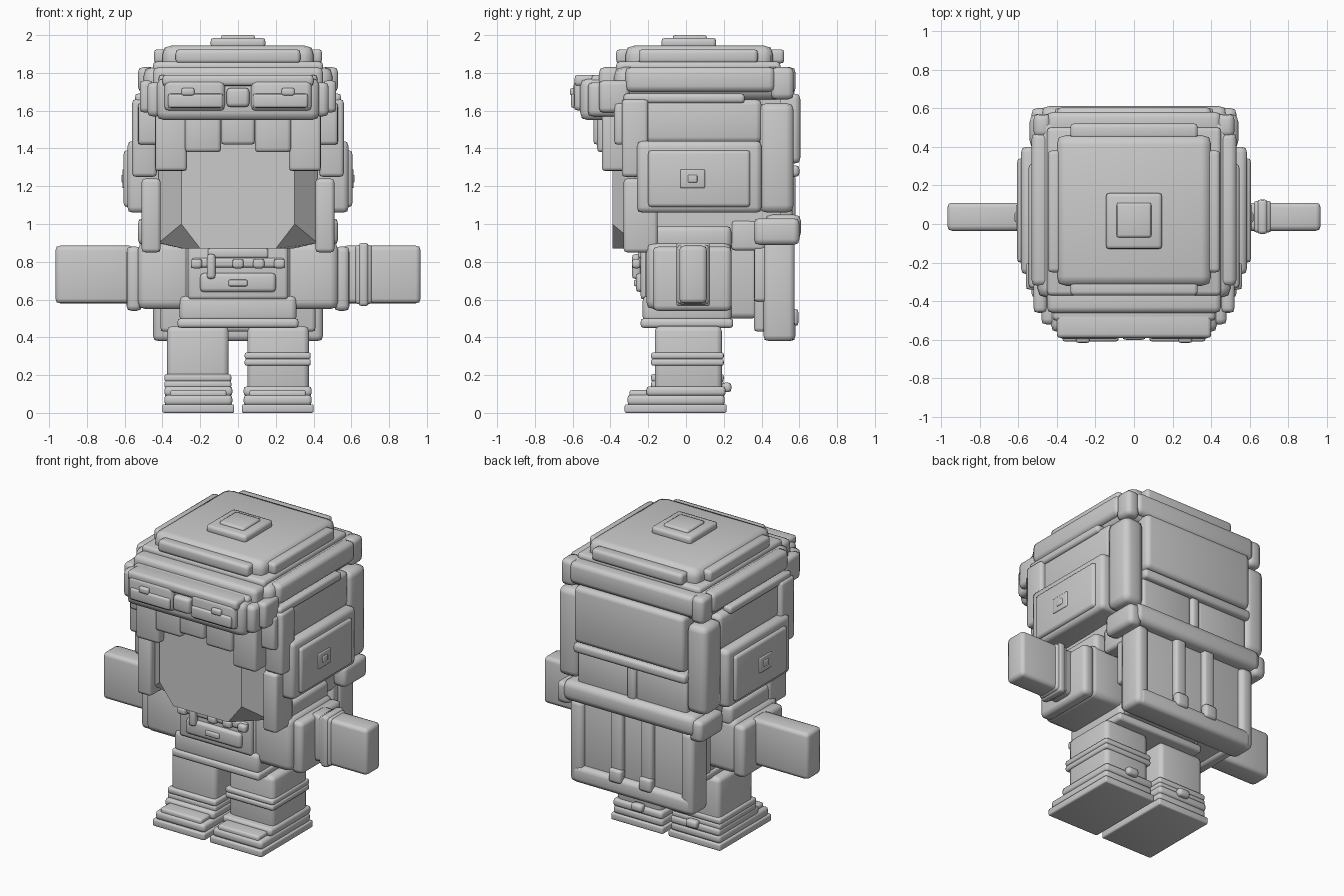
import bpy
import bmesh

old_cube = bpy.data.objects.get("Cube")
if old_cube:
    bpy.data.objects.remove(old_cube, do_unlink=True)

grey = bpy.data.materials.new("plain_grey")
grey.use_nodes = True
grey.diffuse_color = (0.6, 0.6, 0.6, 1)
grey.node_tree.nodes["Principled BSDF"].inputs["Base Color"].default_value = grey.diffuse_color


def finish(name, bm, smooth=True):
    bmesh.ops.recalc_face_normals(bm, faces=bm.faces)
    for face in bm.faces:
        face.smooth = smooth
    mesh = bpy.data.meshes.new(name)
    bm.to_mesh(mesh)
    bm.free()
    mesh.materials.append(grey)
    obj = bpy.data.objects.new(name, mesh)
    bpy.context.collection.objects.link(obj)
    return obj


def box(name, x, y, z, bevel=.02):
    """Rounded block spanning the three given ranges."""
    spans = (x, y, z)
    size = [b - a for a, b in spans]
    bm = bmesh.new()
    bmesh.ops.create_cube(bm, size=1)
    for v in bm.verts:
        v.co = [(a + b) / 2 + co * s for (a, b), co, s in zip(spans, v.co, size)]
    width = min(bevel, min(size) * .35)
    bmesh.ops.bevel(bm, geom=bm.edges[:], offset=width, segments=2,
                    profile=.6, affect='EDGES')
    return finish(name, bm)


def wide(name, half, y, z, bevel=.02):
    """Block centred on the middle of the model."""
    return box(name, (-half, half), y, z, bevel)


def pair(name, x, y, z, bevel=.02):
    """Matching blocks on the left and right."""
    box("left_" + name, x, y, z, bevel)
    box("right_" + name, (-x[1], -x[0]), y, z, bevel)


def head():
    """Head with a flat face, slanted cheeks and cut lower corners."""
    bm = bmesh.new()
    rings = []
    for y, w, jaw, cut in ((-.39, .3, 1, .1), (-.27, .42, .9, .13), (.5, .44, .9, .1)):
        outline = [(-w, 1.7), (-w, jaw), (cut - w, .87), (w - cut, .87), (w, jaw), (w, 1.7)]
        rings.append([bm.verts.new((px, y, pz)) for px, pz in outline])
    for front, back in zip(rings, rings[1:]):
        for i in range(len(front)):
            j = (i + 1) % len(front)
            bm.faces.new((front[i], front[j], back[j], back[i]))
    bm.faces.new(rings[0])
    bm.faces.new(rings[-1])
    return finish("head", bm, smooth=False)


# Head sides and ear covers
head()
pair("temple_panel", x=(.38, .53), y=(-.26, .4), z=(1.43, 1.66), bevel=.03)
pair("ear_cover", x=(.4, .585), y=(-.26, .4), z=(1.06, 1.44), bevel=.03)
pair("ear_plate", x=(.55, .605), y=(-.2, .34), z=(1.09, 1.39))
pair("ear_button", x=(.59, .612), y=(-.03, .1), z=(1.19, 1.29))
pair("ear_button_cap", x=(.6, .618), y=(.01, .06), z=(1.22, 1.26))
pair("cheek_lock", x=(.41, .51), y=(-.33, -.15), z=(.85, 1.24))
pair("temple_lock", x=(.43, .56), y=(-.34, -.2), z=(1.25, 1.66))

# Fringe below the goggles
wide("middle_fringe", .09, y=(-.49, -.36), z=(1.42, 1.62))
pair("inner_fringe", x=(.09, .28), y=(-.47, -.35), z=(1.38, 1.62))
pair("outer_fringe", x=(.27, .44), y=(-.445, -.3), z=(1.28, 1.62))
pair("side_fringe", x=(.4, .53), y=(-.38, -.24), z=(1.42, 1.64))

# Hat rim
wide("rim_core", .5, y=(-.38, .55), z=(1.66, 1.83), bevel=.05)
wide("rim_front", .45, y=(-.46, -.32), z=(1.66, 1.83), bevel=.03)
wide("rim_front_roll", .42, y=(-.5, -.42), z=(1.68, 1.79))
wide("rim_back", .45, y=(.46, .58), z=(1.69, 1.83), bevel=.03)
pair("rim_side", x=(.44, .53), y=(-.32, .47), z=(1.7, 1.83), bevel=.03)
pair("rim_corner", x=(.43, .52), y=(.45, .57), z=(1.66, 1.83), bevel=.03)
pair("rim_lower_strip", x=(.48, .545), y=(-.33, .31), z=(1.64, 1.69))

# Hat crown and its top stud
wide("crown", .4, y=(-.32, .46), z=(1.8, 1.945), bevel=.05)
wide("crown_base", .45, y=(-.37, .5), z=(1.8, 1.86), bevel=.03)
wide("crown_front_roll", .33, y=(-.37, -.29), z=(1.85, 1.925))
wide("crown_back_roll", .33, y=(.44, .52), z=(1.85, 1.925))
pair("crown_side_roll", x=(.37, .445), y=(-.25, .38), z=(1.85, 1.925))
wide("stud_base", .145, y=(-.13, .16), z=(1.93, 1.985))
wide("stud_top", .09, y=(-.07, .11), z=(1.96, 2))

# Goggles
wide("goggle_body", .43, y=(-.56, -.4), z=(1.55, 1.77), bevel=.04)
wide("goggle_top", .4, y=(-.59, -.45), z=(1.73, 1.79))
pair("goggle_end", x=(.4, .48), y=(-.52, -.34), z=(1.57, 1.75), bevel=.03)
pair("goggle_strap", x=(.45, .52), y=(-.46, -.3), z=(1.59, 1.76), bevel=.03)
pair("goggle_lens_frame", x=(.07, .39), y=(-.595, -.52), z=(1.6, 1.76), bevel=.03)
pair("goggle_lens", x=(.08, .37), y=(-.608, -.57), z=(1.615, 1.69))
pair("goggle_clip", x=(.23, .3), y=(-.615, -.58), z=(1.68, 1.72))
wide("goggle_bridge", .06, y=(-.6, -.52), z=(1.62, 1.72))

# Back of the head
pair("back_column", x=(.4, .54), y=(.39, .57), z=(1.06, 1.64), bevel=.04)
wide("back_upper_panel", .4, y=(.46, .605), z=(1.32, 1.69), bevel=.03)
wide("back_strip", .41, y=(.5, .6), z=(1.25, 1.31))
pair("back_lower_panel", x=(.03, .4), y=(.45, .565), z=(1.03, 1.26))
wide("back_centre_strap", .03, y=(.48, .58), z=(1.03, 1.26))

# Backpack
wide("bedroll", .48, y=(.42, .61), z=(.92, 1.05), bevel=.04)
pair("bedroll_end", x=(.44, .53), y=(.36, .6), z=(.89, 1.03), bevel=.03)
wide("pack_body", .41, y=(.36, .54), z=(.43, .93))
pair("pack_frame", x=(.36, .45), y=(.41, .575), z=(.38, .92), bevel=.03)
wide("pack_bottom_bar", .43, y=(.41, .58), z=(.38, .49), bevel=.03)
pair("pack_strap", x=(.07, .15), y=(.52, .575), z=(.46, .94))
pair("pack_buckle", x=(.065, .155), y=(.54, .595), z=(.46, .55))
pair("pack_side_pocket", x=(.39, .44), y=(.36, .44), z=(.59, .88))
pair("pack_bracket", x=(.34, .44), y=(.24, .42), z=(.86, 1.02))

# Torso
wide("torso", .28, y=(-.22, .38), z=(.5, .92), bevel=.03)
wide("chest", .265, y=(-.24, -.1), z=(.6, .9))
wide("hip_band", .32, y=(-.24, .25), z=(.45, .5))
wide("belt", .31, y=(-.23, .24), z=(.48, .62), bevel=.03)
wide("chest_pocket", .2, y=(-.265, -.2), z=(.64, .74))
wide("pocket_buckle", .05, y=(-.275, -.25), z=(.67, .705))
wide("chest_strap", .245, y=(-.26, -.22), z=(.77, .82))
wide("chest_flap", .16, y=(-.255, -.22), z=(.82, .87))
for i in range(-2, 3):
    if i != -1:
        wide("strap_clip", .03, y=(-.285, -.24), z=(.765, .815)).location.x = i * .11
box("chest_tag", x=(-.165, -.12), y=(-.285, -.24), z=(.71, .84))

# Arms
pair("shoulder", x=(.25, .53), y=(-.21, .24), z=(.55, .9), bevel=.04)
pair("shoulder_pad", x=(.36, .5), y=(-.17, .24), z=(.86, .99), bevel=.03)
pair("sleeve_cuff", x=(.51, .59), y=(-.175, .24), z=(.54, .88), bevel=.03)
pair("forearm", x=(.55, .966), y=(-.035, .11), z=(.58, .885), bevel=.025)
box("left_arm_band", x=(.62, .71), y=(-.045, .12), z=(.575, .89))
box("left_arm_band_ridge", x=(.64, .69), y=(-.052, .127), z=(.565, .9))

# Legs and boots
pair("leg", x=(.05, .375), y=(-.165, .19), z=(.1, .46), bevel=.03)
pair("sole", x=(.02, .4), y=(-.325, .215), z=(0, .045), bevel=.01)
pair("boot", x=(.03, .39), y=(-.31, .205), z=(.04, .095))
pair("boot_toe", x=(.06, .36), y=(-.3, -.15), z=(.08, .12))
pair("ankle_band", x=(.03, .39), y=(-.21, .21), z=(.09, .14))
pair("heel_buckle", x=(.16, .24), y=(.19, .24), z=(.11, .16))
for z in (.25, .285):
    box("left_knee_band", x=(.035, .385), y=(-.185, .2), z=(z, z + .035))
for z in (.13, .165):
    box("right_boot_band", x=(-.39, -.035), y=(-.185, .2), z=(z, z + .04))
